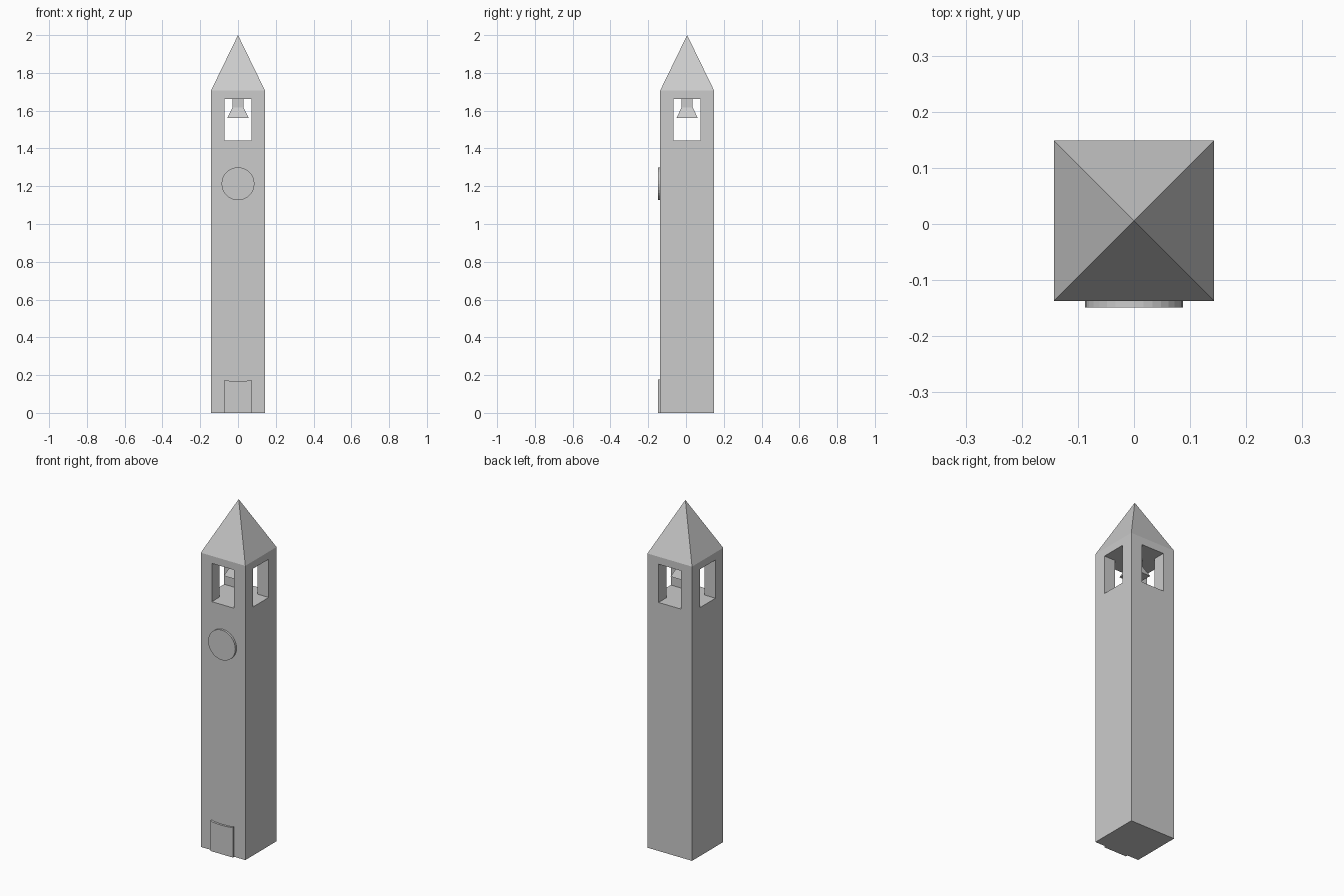
import bpy, bmesh, math
from mathutils import Matrix

if "Cube" in bpy.data.objects:
    bpy.data.objects.remove(bpy.data.objects["Cube"])

HALF = 0.143      # half width of the tower
CY = 0.006        # tower centre in y (door and clock stick out in front)
FRONT = CY - HALF


def finish(bm, name):
    bmesh.ops.recalc_face_normals(bm, faces=bm.faces)
    mesh = bpy.data.meshes.new(name)
    bm.to_mesh(mesh)
    bm.free()
    obj = bpy.data.objects.new(name, mesh)
    bpy.context.collection.objects.link(obj)
    return obj


def square_loft(name, rings, apex=None):
    """Stack square rings given as (half width, z), optionally ending in a point."""
    bm = bmesh.new()
    loops = [[bm.verts.new((sx * h, CY + sy * h, z))
              for sx, sy in ((-1, -1), (1, -1), (1, 1), (-1, 1))] for h, z in rings]
    for a, b in zip(loops, loops[1:]):
        for i in range(4):
            j = (i + 1) % 4
            bm.faces.new((a[i], a[j], b[j], b[i]))
    bm.faces.new(loops[0])
    if apex is None:
        bm.faces.new(loops[-1])
    else:
        tip = bm.verts.new((0, CY, apex))
        for i in range(4):
            bm.faces.new((loops[-1][i], loops[-1][(i + 1) % 4], tip))
    return finish(bm, name)


def box(name, size, centre):
    bm = bmesh.new()
    bmesh.ops.create_cube(bm, size=1, matrix=Matrix.Translation(centre) @ Matrix.Diagonal((*size, 1)))
    return finish(bm, name)


# shaft and pyramid roof in one closed body
tower = square_loft("tower", [(HALF, 0), (HALF, 1.706)], apex=2.0)

# belfry openings running through on both axes
for axis, size in (("x", (0.6, 0.143, 0.222)), ("y", (0.143, 0.6, 0.222))):
    cutter = box("opening_cutter_" + axis, size, (0, CY, 1.552))
    cutter.hide_render = True
    cutter.hide_set(True)
    mod = tower.modifiers.new("opening_" + axis, 'BOOLEAN')
    mod.operation = 'DIFFERENCE'
    mod.solver = 'EXACT'
    mod.object = cutter

# square bell hanging from the belfry ceiling
square_loft("bell", [(0.056, 1.562), (0.029, 1.618), (0.029, 1.664)])

# round clock disc on the front
bm = bmesh.new()
bmesh.ops.create_cone(bm, cap_ends=True, segments=32, radius1=0.087, radius2=0.087, depth=0.014,
                      matrix=Matrix.Translation((0, FRONT - 0.005, 1.213)) @ Matrix.Rotation(math.pi / 2, 4, 'X'))
finish(bm, "clock")

# door slab with a slightly dipped top edge
bm = bmesh.new()
top = [(0.0715 * math.cos(math.pi * i / 8), 0.176 - 0.008 * math.sin(math.pi * i / 8)) for i in range(9)]
outline = [(-0.0715, 0), (0.0715, 0)] + top
slab = bm.faces.new([bm.verts.new((x, FRONT - 0.012, z)) for x, z in outline])
ext = bmesh.ops.extrude_face_region(bm, geom=[slab])
bmesh.ops.translate(bm, vec=(0, 0.014, 0), verts=[v for v in ext["geom"] if isinstance(v, bmesh.types.BMVert)])
finish(bm, "door")
